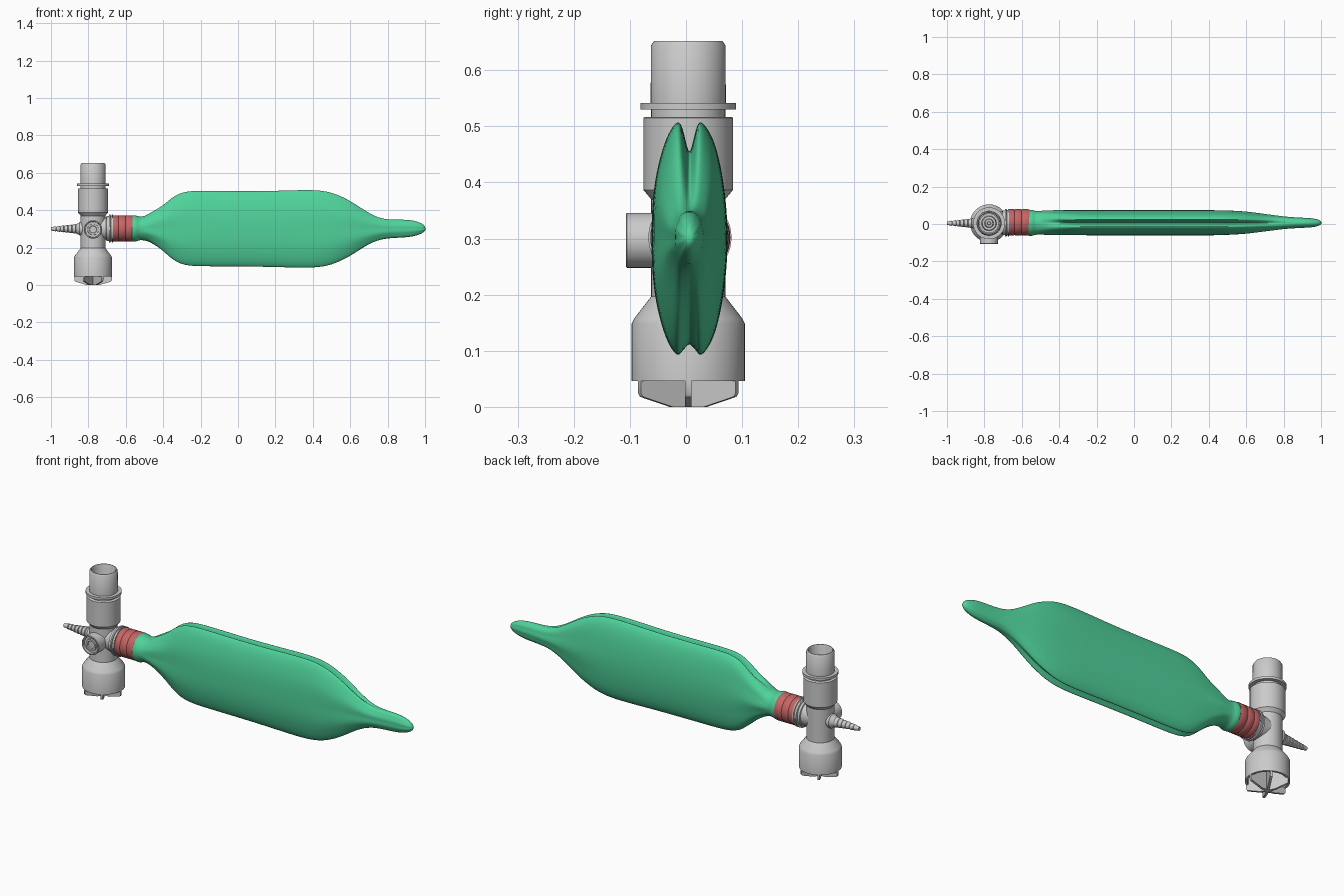
import bpy, bmesh
from math import pi, sin, cos, radians
from mathutils import Vector, Matrix

if "Cube" in bpy.data.objects:
    bpy.data.objects.remove(bpy.data.objects["Cube"])

CX, CY, CZ = -0.775, 0.004, 0.30      # where the valve axes cross


def material(name, rgb):
    m = bpy.data.materials.new(name)
    m.diffuse_color = (*rgb, 1)
    m.use_nodes = True
    m.node_tree.nodes["Principled BSDF"].inputs["Base Color"].default_value = m.diffuse_color
    return m


green = material("green_rubber", (0.08, 0.65, 0.33))
red = material("red_bushing", (0.57, 0.13, 0.13))


def finish(name, bm, mat=None, angle=35):
    bmesh.ops.remove_doubles(bm, verts=bm.verts, dist=1e-5)
    bmesh.ops.recalc_face_normals(bm, faces=bm.faces)
    me = bpy.data.meshes.new(name)
    bm.to_mesh(me)
    bm.free()
    ob = bpy.data.objects.new(name, me)
    bpy.context.collection.objects.link(ob)
    if mat:
        me.materials.append(mat)
    bpy.ops.object.select_all(action='DESELECT')
    ob.select_set(True)
    bpy.context.view_layer.objects.active = ob
    bpy.ops.object.shade_smooth_by_angle(angle=radians(angle))
    return ob


def loft(bm, rings):
    vs = [[bm.verts.new(p) for p in r] for r in rings]
    n = len(vs[0])
    for a, b in zip(vs, vs[1:]):
        for i in range(n):
            j = (i + 1) % n
            bm.faces.new((a[i], a[j], b[j], b[i]))
    return vs


def lathe(name, profile, origin, axis, mat=None, n=56):
    """Revolve (radius, height) points around an axis through origin."""
    rot = Vector(axis).to_track_quat('Z', 'Y').to_matrix()
    bm = bmesh.new()
    loft(bm, [[Vector(origin) + rot @ Vector((max(r, 0) * cos(2 * pi * i / n),
                                              max(r, 0) * sin(2 * pi * i / n), h))
               for i in range(n)] for r, h in profile])
    bmesh.ops.dissolve_degenerate(bm, dist=1e-6, edges=bm.edges)
    return finish(name, bm, mat)


base = (CX, CY, 0)
up = (0, 0, 1)

# Vertical valve body with an open cup at the bottom
lathe("valve_body", [(0, .14), (.088, .14), (.09, .046), (.101, .046), (.101, .148),
                     (.096, .158), (.066, .197), (.066, .37), (.08, .387), (.08, .515),
                     (.077, .517), (.066, .517), (.05, .517)], base, up)

# Open top tube with its flange
lathe("top_tube", [(.055, .42), (.055, .646), (.058, .652), (.061, .652), (.0665, .644),
                   (.067, .542), (.085, .542), (.085, .530), (.066, .530), (.066, .50)],
      base, up)

# Stepped valve disc deep inside the top tube
lathe("inner_valve", [(.056, .46), (.04, .46), (.036, .475), (.024, .475), (.02, .485),
                      (.01, .485), (.008, .495), (0, .495)], base, up)

# Six radial fins under the cup
bm = bmesh.new()
outline = [(0, 0), (.035, 0), (.096, .018), (.1, .024), (.1, .046), (.089, .048), (.089, .13), (0, .13)]
t = .0055
for k in range(6):
    rot = Matrix.Translation(base) @ Matrix.Rotation(k * pi / 3, 4, 'Z')
    a, b = [[bm.verts.new(rot @ Vector((r, s, z))) for r, z in outline] for s in (-t, t)]
    bm.faces.new(a)
    bm.faces.new(b[::-1])
    for i in range(len(a)):
        j = (i + 1) % len(a)
        bm.faces.new((a[i], a[j], b[j], b[i]))
finish("bottom_fins", bm)

# Front port: short cup facing -y with a recessed button
lathe("front_port", [(.049, 0), (.049, .109), (.047, .111), (.042, .111), (.041, .098),
                     (.03, .098), (.029, .106), (.02, .106), (.018, .1), (0, .1)],
      (CX, CY, .297), (0, -1, 0))

# Barbed hose nozzle facing -x
barbs = [(.036, .04), (.036, .072), (.031, .076), (.027, .088)]
for k in range(6):
    r, h = .026 - k * .0024, .092 + k * .021
    barbs += [(r - .004, h), (r, h + .002), (r - .004, h + .019)]
barbs += [(.010, .225), (.006, .225), (.005, .19), (0, .19)]
lathe("hose_nozzle", barbs, (CX, CY, CZ), (-1, 0, 0), n=32)

# Side port facing the bag
lathe("bag_port", [(.055, 0), (.06, .07), (.066, .072), (.066, .084), (.074, .086),
                   (.074, .093), (.069, .095), (.069, .1), (.074, .102), (.074, .108),
                   (0, .108)], (CX, CY + .003, CZ + .002), (1, 0, 0))

# Ribbed red bushing
lathe("red_bushing", [(0, -.672), (.068, -.672), (.070, -.668), (.070, -.642), (.068, -.639),
                      (.070, -.636), (.070, -.604), (.068, -.601), (.070, -.598),
                      (.070, -.566), (.068, -.56), (0, -.56)],
      (0, .009, CZ + .002), (1, 0, 0), red)

# Bag cross-section quarter, from side (1,0) to the fold in the edge
SIDE = [(1, 0), (.985, .22), (.92, .45), (.8, .66), (.64, .84), (.46, .95),
        (.29, 1.01), (.19, .96), (.1, .85)]


def section(f, fold):
    """Unit (y, z) ring, f blends from a circle to the double-lipped bag."""
    top, bot = [], []
    for i, (y, z) in enumerate(SIDE + [(0, 0)]):
        a = i * pi / 18
        for out, g in ((top, fold), (bot, .89)):
            zz, yy = z, y
            if i == 9:
                yy, zz = 0, g
            elif i == 8:
                zz = (g + .97) / 2
            out.append((cos(a) * (1 - f) + yy * f, sin(a) * (1 - f) + zz * f))
    q = [(y, z) for y, z in top]
    q += [(-y, z) for y, z in top[-2::-1]]
    q += [(-y, -z) for y, z in bot[1:]]
    q += [(y, -z) for y, z in bot[-2:0:-1]]
    return q


# Stations: x, half width y, top z, bottom z, fold amount, pleat depth
STATIONS = [(-.575, .05, .35, .25, 0, 0), (-.570, .068, .371, .232, 0, 0),
            (-.552, .071, .373, .230, 0, 0), (-.538, .068, .370, .235, 0, 0),
            (-.525, .063, .364, .240, 0, 0), (-.495, .064, .370, .238, .05, .02),
            (-.46, .066, .398, .222, .3, .04), (-.40, .066, .430, .178, .65, .05),
            (-.35, .066, .475, .130, .9, .04), (-.29, .067, .502, .103, 1, .025),
            (-.2, .068, .506, .098, 1, .01), (0, .068, .502, .098, 1, .005),
            (.2, .068, .504, .095, 1, .005), (.4, .068, .512, .088, 1, .01),
            (.5, .066, .500, .103, 1, .025), (.6, .060, .455, .150, .9, .045),
            (.68, .049, .400, .205, .7, .05), (.75, .040, .362, .239, .4, .05),
            (.81, .032, .351, .250, .15, .04), (.9, .027, .350, .254, 0, .03),
            (.95, .025, .343, .262, 0, .04), (.985, .018, .328, .276, 0, .05),
            (1.0, .009, .314, .289, 0, .04), (1.002, .003, .305, .298, 0, 0)]
rings = []
for x, hy, zt, zb, f, pleat in STATIONS:
    cz, hz = (.3 if f else (zt + zb) / 2), None
    ring = []
    for i, (y, z) in enumerate(section(f, .70)):
        hz = zt - cz if z > 0 else cz - zb
        s = 1 + pleat * cos(i * pi / 2)          # gentle lengthwise pleats
        ring.append((x, .006 + hy * y * s, cz + hz * z))
    rings.append(ring)
bm = bmesh.new()
vs = loft(bm, rings)
bm.faces.new(vs[0])
bm.faces.new(vs[-1])
bag = finish("breathing_bag", bm, green, 180)
sub = bag.modifiers.new("smooth", 'SUBSURF')
sub.levels = sub.render_levels = 2
